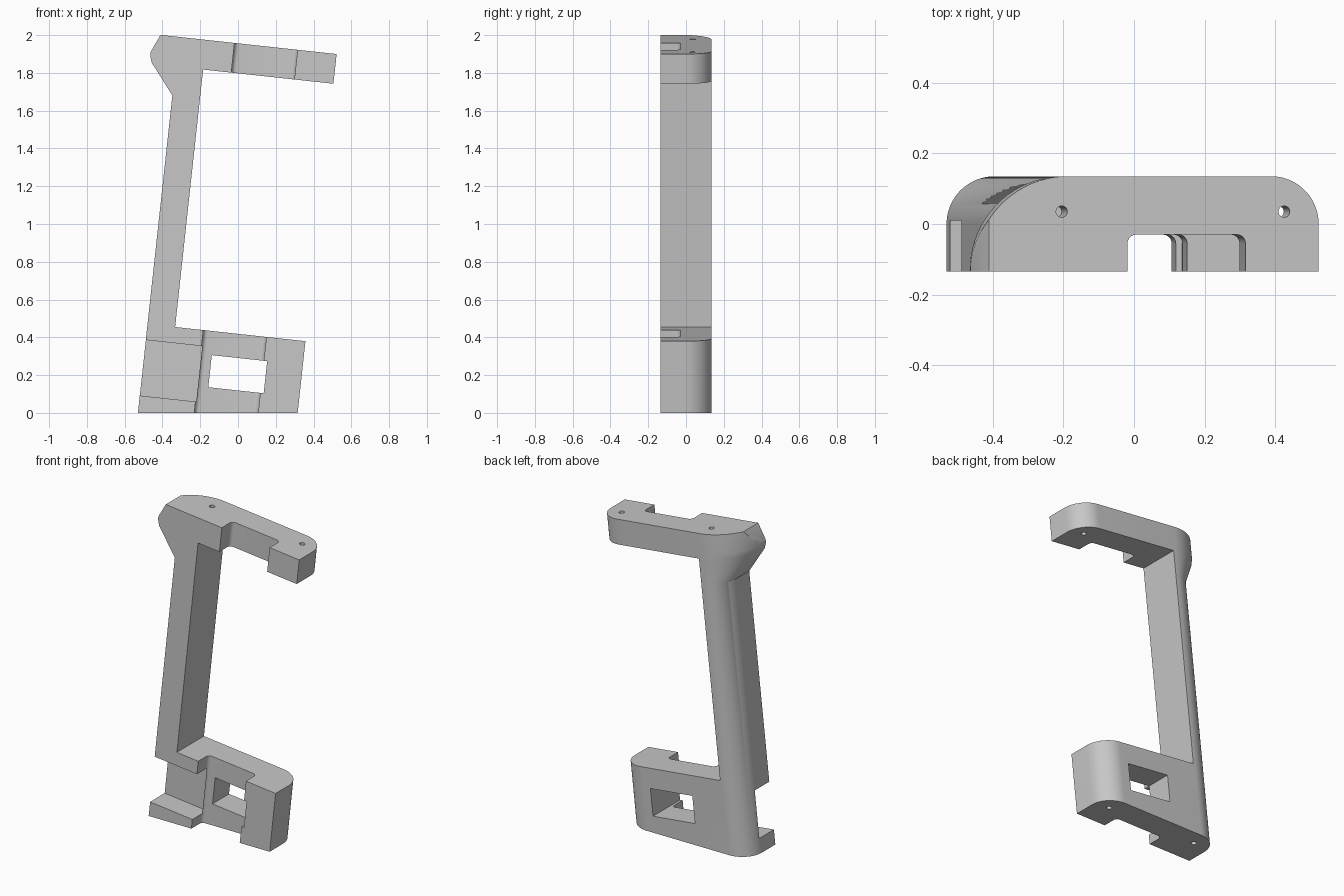
import bpy, bmesh, math
from mathutils import Matrix

if "Cube" in bpy.data.objects:
    bpy.data.objects.remove(bpy.data.objects["Cube"])

FRONT, BACK = -0.135, 0.135
INNER, RIGHT = -0.38, 0.314      # grip inner face, arm tip
LOW, TOP = -0.2, 1.945           # extent along the upright, before tilting

grey = bpy.data.materials.new("light_grey")
grey.use_nodes = True
grey.diffuse_color = (0.57, 0.57, 0.57, 1)
grey.node_tree.nodes["Principled BSDF"].inputs["Base Color"].default_value = grey.diffuse_color


def arc(cx, cy, r, a0, a1, n):
    angles = [math.radians(a0 + (a1 - a0) * i / n) for i in range(n + 1)]
    return [(cx + r * math.cos(a), cy + r * math.sin(a)) for a in angles]


def rect(x0, x1, y0, y1):
    return [(x0, y0), (x1, y0), (x1, y1), (x0, y1)]


def loft(name, sections):
    """Skin a stack of (height, outline) sections and cap the ends."""
    bm = bmesh.new()
    rings = [[bm.verts.new((x, y, h)) for x, y in pts] for h, pts in sections]
    for a, b in zip(rings, rings[1:]):
        for i in range(len(a)):
            j = (i + 1) % len(a)
            bm.faces.new((a[i], a[j], b[j], b[i]))
    bm.faces.new(rings[0])
    bm.faces.new(rings[-1])
    bmesh.ops.recalc_face_normals(bm, faces=bm.faces[:])
    mesh = bpy.data.meshes.new(name)
    bm.to_mesh(mesh)
    bm.free()
    mesh.materials.append(grey)
    ob = bpy.data.objects.new(name, mesh)
    bpy.context.collection.objects.link(ob)
    return ob


def prism(name, pts, h0, h1):
    return loft(name, [(h0, pts), (h1, pts)])


def cut(target, cutter):
    mod = target.modifiers.new("cut", 'BOOLEAN')
    mod.operation, mod.solver, mod.object = 'DIFFERENCE', 'EXACT', cutter
    bpy.context.view_layer.objects.active = target
    bpy.ops.object.modifier_apply(modifier=mod.name)
    bpy.data.objects.remove(cutter)


def section(left, r):
    """Outline with a flat front and rounded back corners."""
    return ([(left, FRONT), (RIGHT, FRONT)] + arc(RIGHT - 0.135, 0, 0.135, 0, 90, 20) +
            arc(left + r, BACK - r, r, 90, 180, 20))


# Solid block whose outer edge flares into a top shoulder
rod, flare, shoulder = section(-0.527, 0.135), section(-0.655, 0.258), section(-0.666, 0.266)
frame = loft("handle_frame",
             [(LOW, rod), (1.633, rod), (1.795, flare), (1.83, shoulder), (TOP, shoulder)])

# Hand opening between the upper arm and the base
cut(frame, prism("opening_cutter", rect(INNER, 1, -1, 1), 0.416, 1.787))

# Sloped top corner of the shoulder
cut(frame, loft("chamfer_cutter", [(1.8, rect(-1, -0.688, -1, 1)), (2.0, rect(-1, -0.6, -1, 1))]))

# Front notch through both arms, with rounded inner corners
c = 0.025
notch = ([(-0.23, -0.3), (0.106, -0.3)] + arc(0.106 - c, -0.03 - c, c, 0, 90, 6) +
         arc(-0.23 + c, -0.03 - c, c, 90, 180, 6))
cut(frame, prism("notch_cutter", notch, -0.3, 2.2))

# Window through the base and the pocket at its outer front corner
cut(frame, prism("window_cutter", rect(-0.171, 0.124, -0.4, 0.4), 0.118, 0.289))
cut(frame, prism("pocket_cutter", rect(-0.8, -0.226, -0.4, 0.01), 0.035, 0.331))

# Screw holes in the top face and the underside
for x, bottom in ((-0.417, 1.8), (0.216, 1.7)):
    hole = arc(x, 0.035, 0.016, 0, 345, 23)
    cut(frame, prism("top_hole_cutter", hole, bottom, 2.1))
    cut(frame, prism("base_hole_cutter", hole, -0.3, 0.1))

# Lean the frame, then cut the base level so it stands flat
frame.data.transform(Matrix.Rotation(math.radians(6.2), 4, 'Y'))
cut(frame, prism("ground_cutter", rect(-2, 2, -1, 1), -1, 0))

bpy.ops.object.select_all(action='DESELECT')
frame.select_set(True)
bpy.context.view_layer.objects.active = frame
bpy.ops.object.shade_smooth_by_angle(angle=math.radians(25))
